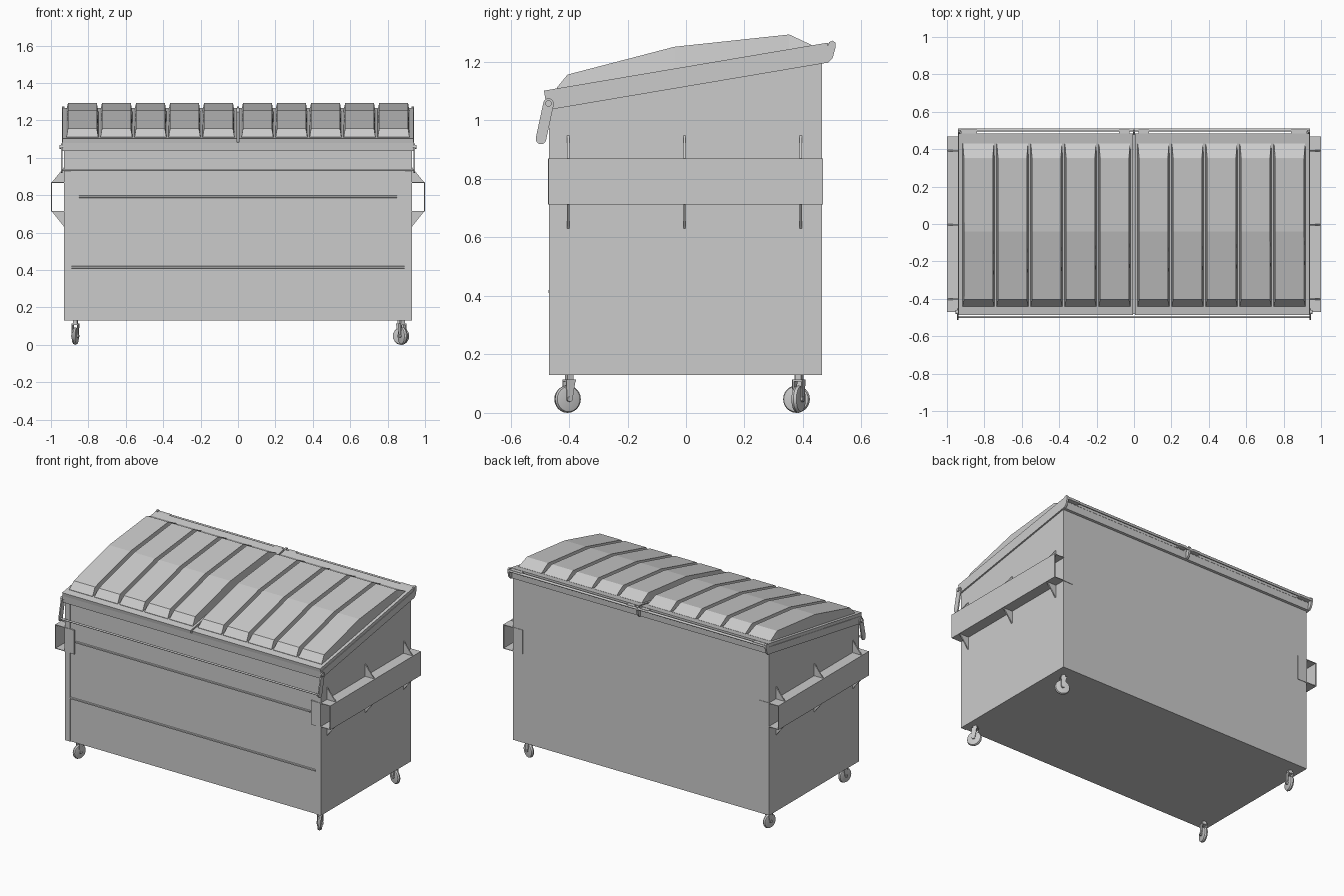
import bpy, bmesh, math
from mathutils import Matrix, Vector

if "Cube" in bpy.data.objects:
    bpy.data.objects.remove(bpy.data.objects["Cube"])


def finish(name, bm):
    bmesh.ops.recalc_face_normals(bm, faces=bm.faces)
    me = bpy.data.meshes.new(name)
    bm.to_mesh(me)
    bm.free()
    ob = bpy.data.objects.new(name, me)
    bpy.context.collection.objects.link(ob)
    return ob


def loft(name, rings):
    """Closed solid through matching rings of points."""
    bm = bmesh.new()
    vs = [[bm.verts.new(p) for p in r] for r in rings]
    n = len(vs[0])
    for a, b in zip(vs, vs[1:]):
        for i in range(n):
            bm.faces.new((a[i], a[(i + 1) % n], b[(i + 1) % n], b[i]))
    bm.faces.new(vs[0])
    bm.faces.new(vs[-1])
    return finish(name, bm)


def extrude_x(name, yz, x0, x1):
    return loft(name, [[(x, y, z) for y, z in yz] for x in (x0, x1)])


def box(name, x0, x1, y0, y1, z0, z1):
    return extrude_x(name, [(y0, z0), (y1, z0), (y1, z1), (y0, z1)], x0, x1)


def circle(y, z, r, n=16):
    return [(y + r * math.cos(2 * math.pi * i / n), z + r * math.sin(2 * math.pi * i / n)) for i in range(n)]


def rod(name, y, z, r, x0, x1, n=12):
    return extrude_x(name, circle(y, z, r, n), x0, x1)


def stadium(a, b, r, n=8):
    """Link outline with round ends."""
    t = math.atan2(b[1] - a[1], b[0] - a[0])
    pts = []
    for c, s in ((a, t + math.pi / 2), (b, t - math.pi / 2)):
        pts += [(c[0] + r * math.cos(s + math.pi * i / n), c[1] + r * math.sin(s + math.pi * i / n))
                for i in range(n + 1)]
    return pts


# Bin body with folded front corner flanges and sloped rim
extrude_x("bin_body", [(-0.464, 0.13), (0.465, 0.13), (0.465, 1.22), (-0.464, 1.062)], -0.93, 0.93)
for s in (-1, 1):
    box("front_corner_flange", s * 0.893, s * 0.93, -0.469, -0.46, 0.13, 1.05)
extrude_x("top_rim", [(-0.478, 1.035), (0.48, 1.197), (0.483, 1.245), (-0.482, 1.082)], -0.94, 0.94)

# Horizontal front stiffeners
for name, half, z in (("upper_front_rib", 0.85, 0.792), ("lower_front_rib", 0.89, 0.415)):
    extrude_x(name, [(-0.46, z - 0.008), (-0.471, z - 0.004), (-0.471, z + 0.004), (-0.46, z + 0.008)], -half, half)

# Fork pockets: open channels with end plates and gussets
T = 0.004
for s in (-1, 1):
    y0, y1 = -0.47, 0.469
    box("fork_pocket_outer", s * 0.995, s * 1.0, y0, y1, 0.712, 0.87)
    box("fork_pocket_top", s * 0.925, s * 1.0, y0, y1, 0.87 - T, 0.87)
    box("fork_pocket_bottom", s * 0.925, s * 1.0, y0, y1, 0.712, 0.712 + T)
    box("pocket_front_plate", s * 0.86, s * 0.93, -0.472, -0.46, 0.712, 0.87)
    box("pocket_back_plate", s * 0.86, s * 0.93, 0.46, 0.468, 0.712, 0.87)
    for y in (-0.403, -0.005, 0.392):
        for za, zb in ((0.869, 0.95), (0.713, 0.63)):
            tri = [(s * 0.925, za), (s * 0.995, za), (s * 0.929, zb), (s * 0.925, zb)]
            loft("pocket_gusset", [[(x, yy, z) for x, z in tri] for yy in (y - 0.004, y + 0.004)])

# Two lids with raised tapered panels
PANEL = [(-0.442, 1.112), (-0.405, 1.157), (-0.04, 1.252), (0.353, 1.294), (0.43, 1.258)]
HALF = [0.085, 0.077, 0.077, 0.077, 0.083]
for s in (-1, 1):
    extrude_x("lid", [(-0.482, 1.08), (0.484, 1.243), (0.484, 1.266), (-0.486, 1.102)], s * 0.005, s * 0.937)
    for i in range(5):
        cx = s * (0.104 + 0.182 * i)
        rings = []
        for (y, z), h in zip(PANEL, HALF):
            zb = 1.105 + 0.169 * (y + 0.486) - 0.008
            rings.append([(cx - 0.086, y, zb), (cx + 0.086, y, zb), (cx + h, y, z), (cx - h, y, z)])
        loft("lid_panel", rings)

# Rear hinge: rod, lid knuckles and end hooks
HOOK = [(0.47, 1.2), (0.485, 1.196), (0.501, 1.212), (0.511, 1.248), (0.511, 1.266),
        (0.502, 1.273), (0.49, 1.268), (0.475, 1.235)]
rod("hinge_rod", 0.503, 1.255, 0.008, -0.94, 0.94)
for s in (-1, 1):
    for a, b in ((0.025, 0.08), (0.84, 0.925)):
        extrude_x("hinge_knuckle", [(0.475, 1.245), (0.508, 1.248), (0.508, 1.264), (0.475, 1.264)], s * a, s * b)
    extrude_x("hinge_end_hook", HOOK, s * 0.928, s * 0.94)
extrude_x("hinge_centre_hook", HOOK, -0.006, 0.006)

# Front lock bar swinging on two links
rod("lock_bar", -0.497, 0.935, 0.006, -0.945, 0.945)
for s in (-1, 1):
    extrude_x("lock_bar_link", stadium((-0.47, 1.058), (-0.496, 0.937), 0.018), s * 0.938, s * 0.946)
    rod("lock_bar_pivot", -0.47, 1.058, 0.011, s * 0.93, s * 0.955)


# Swivel casters
def caster(label, x, y, yaw):
    parts = []
    tyre = [(-0.011, 0.036), (-0.009, 0.043), (0, 0.047), (0.009, 0.043), (0.011, 0.036)]
    parts.append(loft(label + "_wheel", [[(px, a, b) for a, b in circle(0, 0.047, r, 24)] for px, r in tyre]))
    parts.append(rod(label + "_axle", 0, 0.047, 0.009, -0.02, 0.02))
    fork = [(-0.01, 0.042), (0.01, 0.042), (0.023, 0.115), (-0.012, 0.115)]
    for s in (-1, 1):
        parts.append(extrude_x(label + "_fork_side", fork, s * 0.013, s * 0.017))
    parts.append(box(label + "_fork_top", -0.017, 0.017, -0.012, 0.023, 0.107, 0.115))
    parts.append(box(label + "_stem", -0.011, 0.011, -0.005, 0.017, 0.11, 0.132))
    m = Matrix.Translation(Vector((x, y, 0))) @ Matrix.Rotation(math.radians(yaw), 4, 'Z')
    for p in parts:
        p.data.transform(m)


caster("front_left_caster", -0.87, -0.405, -15)
caster("front_right_caster", 0.88, -0.405, 25)
caster("back_left_caster", -0.87, 0.378, -13)
caster("back_right_caster", 0.872, 0.385, 68)

# Smooth only the round parts
for ob in bpy.data.objects:
    ob.select_set(any(k in ob.name for k in ("rod", "wheel", "axle", "lock_bar")))
    if ob.select_get():
        bpy.context.view_layer.objects.active = ob
bpy.ops.object.shade_smooth_by_angle(angle=math.radians(35))
